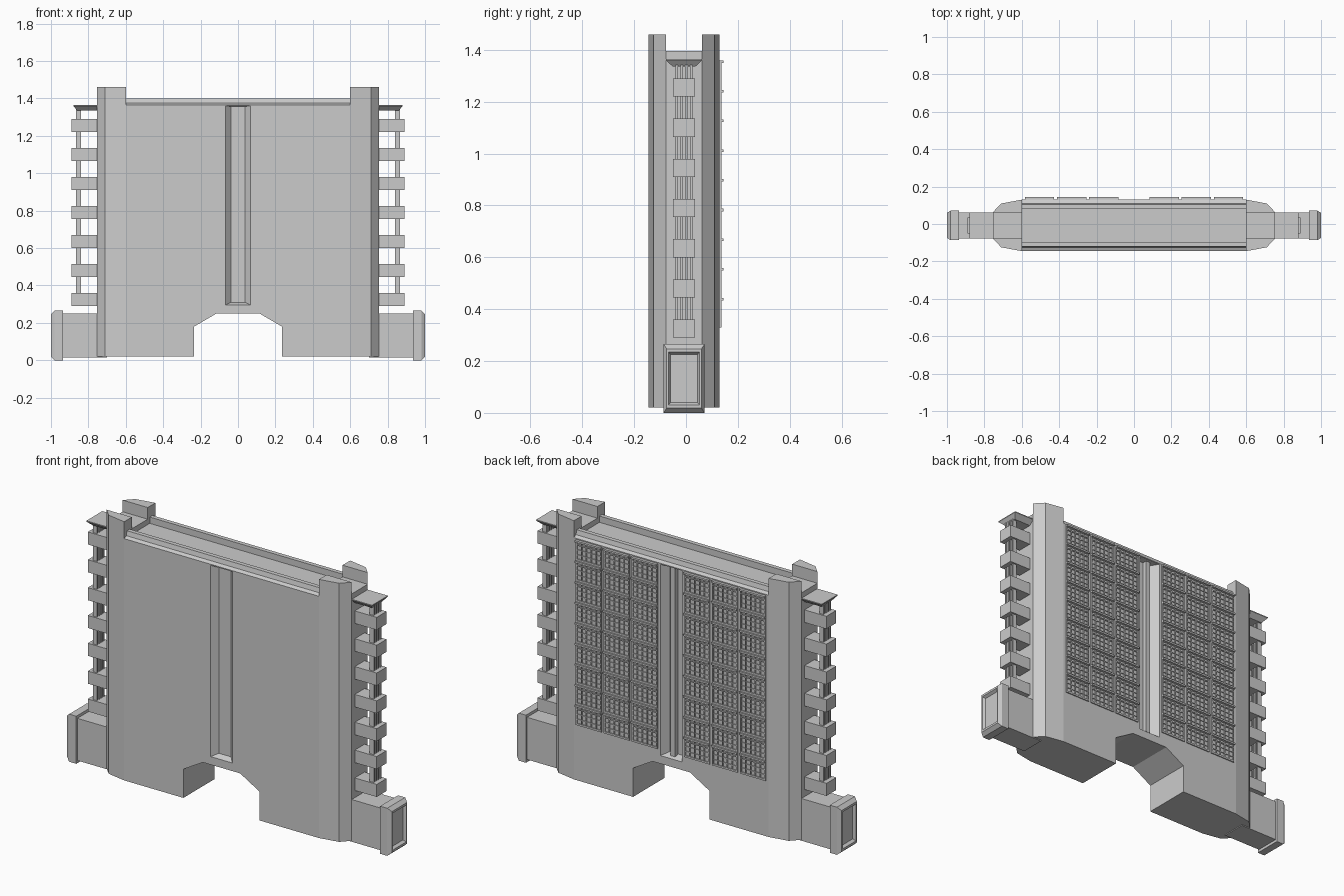
import bpy, bmesh

if "Cube" in bpy.data.objects:
    bpy.data.objects.remove(bpy.data.objects["Cube"])

C = -0.0075          # y centre of the wall body
H = 0.1375           # half thickness of the wall body


def finish(name, bm):
    bmesh.ops.recalc_face_normals(bm, faces=bm.faces)
    me = bpy.data.meshes.new(name)
    bm.to_mesh(me)
    bm.free()
    ob = bpy.data.objects.new(name, me)
    bpy.context.collection.objects.link(ob)
    return ob


def add_loft(bm, rings):
    """Skin closed rings of equal point count and cap both ends."""
    vs = [[bm.verts.new(p) for p in r] for r in rings]
    n = len(vs[0])
    for a, b in zip(vs, vs[1:]):
        for i in range(n):
            j = (i + 1) % n
            bm.faces.new((a[i], a[j], b[j], b[i]))
    bm.faces.new(vs[0])
    bm.faces.new(vs[-1])


def loft(name, rings):
    bm = bmesh.new()
    add_loft(bm, rings)
    return finish(name, bm)


def boxes(name, items):
    bm = bmesh.new()
    for x0, x1, y0, y1, z0, z1 in items:
        add_loft(bm, [[(x0, y0, z), (x1, y0, z), (x1, y1, z), (x0, y1, z)] for z in (z0, z1)])
    return finish(name, bm)


def ring_x(x, hy, z0, z1):
    return [(x, C - hy, z0), (x, C + hy, z0), (x, C + hy, z1), (x, C - hy, z1)]


def ring_y(y, hx, z0, z1):
    return [(-hx, y, z0), (hx, y, z0), (hx, y, z1), (-hx, y, z1)]


def cut(ob, cutter):
    m = ob.modifiers.new("cut", 'BOOLEAN')
    m.operation = 'DIFFERENCE'
    m.solver = 'EXACT'
    m.object = cutter
    bpy.context.view_layer.objects.active = ob
    bpy.ops.object.modifier_apply(modifier=m.name)
    bpy.data.objects.remove(cutter)


# main wall with chamfered ends, full tower height
quarter = [(0.755, 0.07), (0.71, 0.117), (0.60, H)]
plan = (quarter + [(-x, y) for x, y in reversed(quarter)]
        + [(-x, -y) for x, y in quarter] + [(x, -y) for x, y in reversed(quarter)])
wall = loft("wall_body", [[(x, y + C, z) for x, y in plan] for z in (0.02, 1.46)])

# roof notch between towers, and the gap across each pair of towers
cut(wall, boxes("notch", [(-0.60, 0.60, -0.3, 0.3, 1.365, 1.6)]))
for s in (-1, 1):
    xa, xb = sorted((s * 0.55, s * 0.9))
    cut(wall, boxes("gap", [(xa, xb, C - 0.07, C + 0.07, 1.395, 1.6)]))

# gateway at the bottom
arch = [(-0.235, -0.1), (0.235, -0.1), (0.235, 0.18), (0.115, 0.25), (-0.115, 0.25), (-0.235, 0.18)]
cut(wall, loft("gate", [[(x, y, z) for x, z in arch] for y in (-0.3, 0.3)]))

# long sloped trenches in front and back
for s, depth in ((-1, 0.03), (1, 0.04)):
    y = C + s * H
    cut(wall, loft("trench", [ring_y(y + s * 0.02, 0.067, 0.295, 1.36),
                              ring_y(y, 0.067, 0.295, 1.36),
                              ring_y(y - s * depth, 0.037, 0.31, 1.357)]))

# ridge inside the back trench
yb = C + H
boxes("back_trench_ridge", [(-0.014, 0.014, yb - 0.045, yb - 0.012, 0.305, 1.355)])

# parapets along both roof edges
for s, label in ((-1, "front"), (1, "back")):
    prof = [(H, 1.36), (H, 1.366), (0.118, 1.375), (0.112, 1.40), (0.088, 1.40), (0.088, 1.36)]
    loft(label + "_parapet", [[(x, C + s * y, z) for y, z in prof] for x in (-0.60, 0.60)])

for s, side in ((-1, "left"), (1, "right")):
    # stacked side blocks
    blocks = []
    for i in range(7):
        z = 0.29 + i * 0.155
        xa, xb = sorted((s * 0.74, s * 0.89))
        blocks.append((xa, xb, C - 0.043, C + 0.043, z, z + 0.07))
    boxes(side + "_side_blocks", blocks)

    # thin rods running through the blocks
    xa, xb = sorted((s * 0.84, s * 0.865))
    boxes(side + "_rods", [(xa, xb, C + k * 0.019 - 0.005, C + k * 0.019 + 0.005, 0.33, 1.35)
                           for k in (-1.5, -0.5, 0.5, 1.5)])

    # flared cap over the rods
    loft(side + "_cap", [[(s * 0.74, C - w, z), (s * x, C - w, z), (s * x, C + w, z), (s * 0.74, C + w, z)]
                         for z, x, w in ((1.335, 0.86, 0.043), (1.36, 0.88, 0.07), (1.365, 0.88, 0.07))])

    # square duct with flange and recessed end
    loft(side + "_duct", [ring_x(s * 0.70, 0.07, 0.015, 0.25), ring_x(s * 0.935, 0.07, 0.015, 0.25),
                          ring_x(s * 0.936, 0.079, 0.0, 0.265), ring_x(s * 0.98, 0.079, 0.0, 0.265),
                          ring_x(s * 1.0, 0.067, 0.018, 0.247), ring_x(s * 1.0, 0.06, 0.03, 0.235),
                          ring_x(s * 0.985, 0.052, 0.04, 0.225)])

# window panels on the back: three columns each side, nine rows
PITCH, TOP = 0.1145, 1.36
BOT = TOP - 9 * PITCH
bars = []
for s in (-1, 1):
    for c in range(3):
        a = 0.083 + c * 0.172
        b = a + 0.157
        n = 5
        for k in range(n + 1):                       # vertical bars
            x = s * (a + 0.004 + k * (b - a - 0.008) / n)
            w = 0.004 if k in (0, n) else 0.0025
            bars.append((x - w, x + w, yb - 0.005, yb + 0.006, BOT, TOP))
        xa, xb = sorted((s * a, s * b))
        for r in range(9):
            z = TOP - r * PITCH
            bars.append((xa, xb, yb - 0.005, yb + 0.015, z - 0.01, z))        # ledge
            bars.append((xa, xb, yb - 0.005, yb + 0.006, z - 0.03, z - 0.024))
            for d in (0.052, 0.08):                                           # glazing bars
                bars.append((xa, xb, yb - 0.005, yb + 0.005, z - d - 0.004, z - d))
            bars.append((xa, xb, yb - 0.005, yb + 0.006, z - PITCH, z - PITCH + 0.01))
boxes("back_window_grid", bars)
